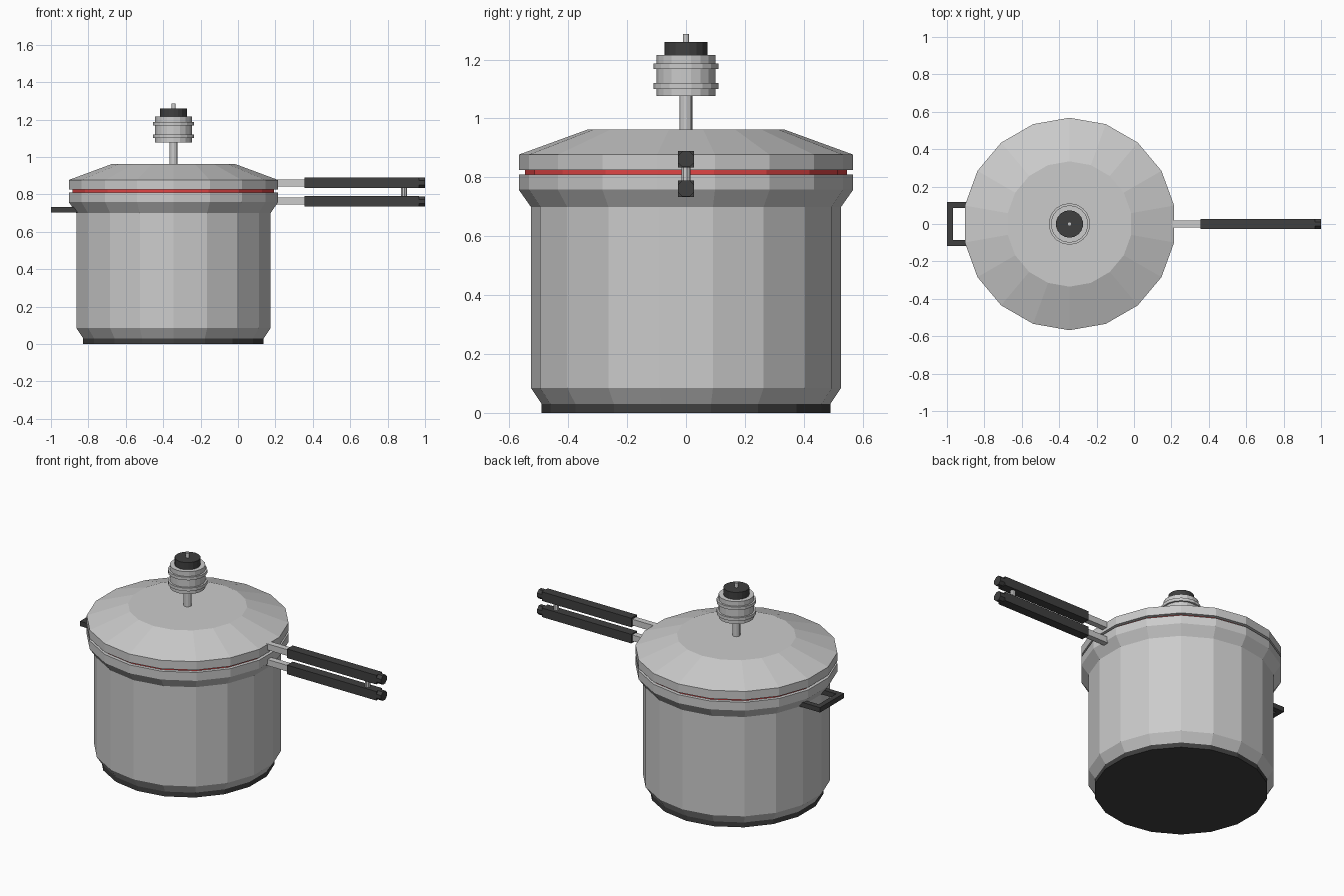
import bpy, bmesh
from math import cos, sin, pi, radians

if "Cube" in bpy.data.objects:
    bpy.data.objects.remove(bpy.data.objects["Cube"])

CX = -0.345  # pot axis


def material(name, rgb):
    m = bpy.data.materials.new(name)
    m.diffuse_color = (*rgb, 1)
    m.use_nodes = True
    m.node_tree.nodes["Principled BSDF"].inputs["Base Color"].default_value = m.diffuse_color
    return m


BLACK = material("black_plastic", (0.05, 0.05, 0.05))
RED = material("red_rubber", (0.75, 0.06, 0.06))


def finish(name, bm, mat=None):
    bmesh.ops.recalc_face_normals(bm, faces=bm.faces)
    me = bpy.data.meshes.new(name)
    bm.to_mesh(me)
    bm.free()
    if mat:
        me.materials.append(mat)
    ob = bpy.data.objects.new(name, me)
    bpy.context.collection.objects.link(ob)
    return ob


def lathe(name, profile, mat=None, sides=18, x=CX):
    """Closed faceted solid from (radius, z) points, bottom to top."""
    bm = bmesh.new()
    rings = []
    for r, z in profile:
        angles = [radians(10) + 2 * pi * i / sides for i in range(sides)]
        rings.append([bm.verts.new((x + r * cos(a), r * sin(a), z)) for a in angles])
    for lo, hi in zip(rings, rings[1:]):
        for i in range(sides):
            j = (i + 1) % sides
            bm.faces.new((lo[i], lo[j], hi[j], hi[i]))
    bm.faces.new(rings[0][::-1])
    bm.faces.new(rings[-1])
    return finish(name, bm, mat)


def prism(name, outline, z0, z1, mat=None):
    """Extrude an (x, y) outline upwards from z0 to z1."""
    bm = bmesh.new()
    face = bm.faces.new([bm.verts.new((x, y, z0)) for x, y in outline])
    top = bmesh.ops.extrude_face_region(bm, geom=[face])["geom"]
    bmesh.ops.translate(bm, vec=(0, 0, z1 - z0),
                        verts=[v for v in top if isinstance(v, bmesh.types.BMVert)])
    return finish(name, bm, mat)


def bar(name, x0, x1, w, z0, z1, mat=None):
    return prism(name, [(x0, -w), (x1, -w), (x1, w), (x0, w)], z0, z1, mat)


# Pot, base, seal and lid
lathe("base_plate", [(0.49, 0), (0.49, 0.03)], BLACK)
lathe("pot_body", [(0.49, 0.03), (0.527, 0.085), (0.527, 0.70),
                   (0.568, 0.758), (0.568, 0.81)])
lathe("seal_ring", [(0.547, 0.81), (0.547, 0.825)], RED)
lathe("lid", [(0.568, 0.825), (0.568, 0.877), (0.335, 0.962)])

# Pressure weight on its stem
lathe("vent_stem", [(0.022, 0.955), (0.022, 1.08)], sides=12)
lathe("pressure_weight", [(0.1, 1.077), (0.1, 1.10), (0.111, 1.10), (0.111, 1.12),
                          (0.1, 1.12), (0.1, 1.168), (0.111, 1.168), (0.111, 1.187),
                          (0.1, 1.187), (0.1, 1.216)])
lathe("weight_cap", [(0.073, 1.216), (0.073, 1.26)], BLACK)
lathe("weight_pin", [(0.011, 1.255), (0.011, 1.287)], sides=12)

# Twin long handles: metal tang, black grip, octagonal tip
for label, zc, tang in (("lower", 0.762, 0.764), ("upper", 0.862, 0.861)):
    bar(label + "_tang", 0.17, 0.37, 0.018, tang - 0.019, tang + 0.019)
    bar(label + "_grip", 0.355, 0.967, 0.028, zc - 0.028, zc + 0.028, BLACK)
    bm = bmesh.new()
    bmesh.ops.create_cone(bm, cap_ends=True, segments=8, radius1=0.03,
                          radius2=0.03, depth=0.04)
    for v in bm.verts:
        a, b, c = v.co
        ca, sa = cos(pi / 8), sin(pi / 8)
        v.co = (0.98 + c, a * ca - b * sa, zc + a * sa + b * ca)
    finish(label + "_tip", bm, BLACK)
lathe("handle_pin", [(0.016, 0.78), (0.016, 0.845)], sides=8, x=0.888)

# Small loop handle
prism("helper_handle", [(-0.85, 0.117), (-1, 0.117), (-1, -0.117), (-0.85, -0.117),
                        (-0.85, -0.085), (-0.968, -0.085), (-0.968, 0.085),
                        (-0.85, 0.085)], 0.703, 0.733, BLACK)
